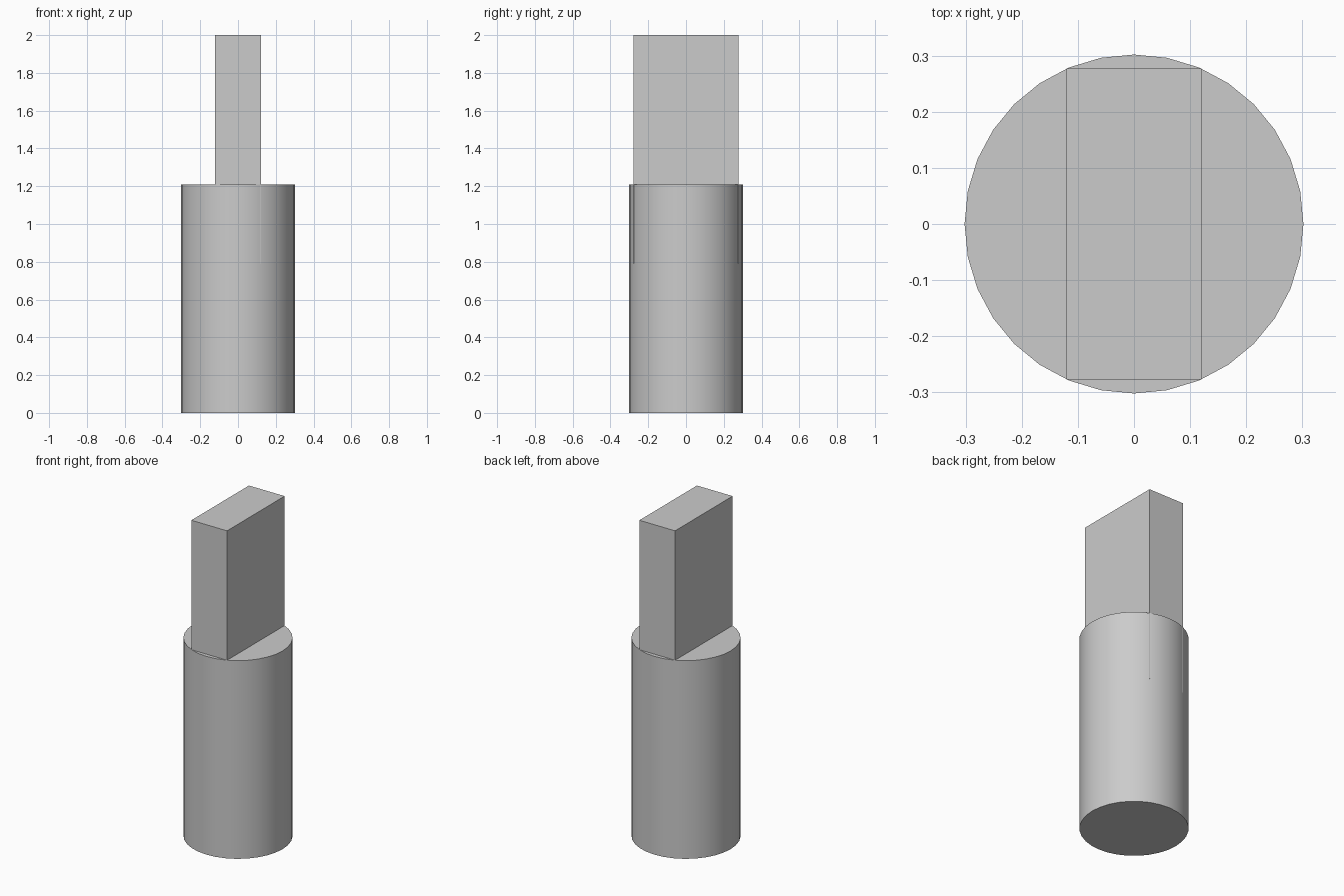
import bpy
import math

cube = bpy.data.objects.get("Cube")
if cube:
    bpy.data.objects.remove(cube, do_unlink=True)

# Single plain grey for both parts
grey = bpy.data.materials.new("light grey")
grey.use_nodes = True
colour = (0.6, 0.6, 0.6, 1)
grey.diffuse_color = colour
grey.node_tree.nodes["Principled BSDF"].inputs["Base Color"].default_value = colour

BODY_RADIUS, BODY_HEIGHT = 0.302, 1.21
BLADE_BOTTOM, BLADE_TOP = 0.79, 2.0

# Round body, smooth sides with crisp rims
bpy.ops.mesh.primitive_cylinder_add(
    vertices=32, radius=BODY_RADIUS, depth=BODY_HEIGHT,
    location=(0, 0, BODY_HEIGHT / 2))
body = bpy.context.object
body.name = "round_body"
body.data.materials.append(grey)
bpy.ops.object.shade_smooth_by_angle(angle=math.radians(30))

# Flat upright blade sunk into the body
bpy.ops.mesh.primitive_cube_add(
    size=1, location=(0, 0, (BLADE_BOTTOM + BLADE_TOP) / 2))
blade = bpy.context.object
blade.name = "upright_blade"
blade.dimensions = (0.241, 0.555, BLADE_TOP - BLADE_BOTTOM)
bpy.ops.object.transform_apply(location=False, rotation=False, scale=True)
blade.data.materials.append(grey)
